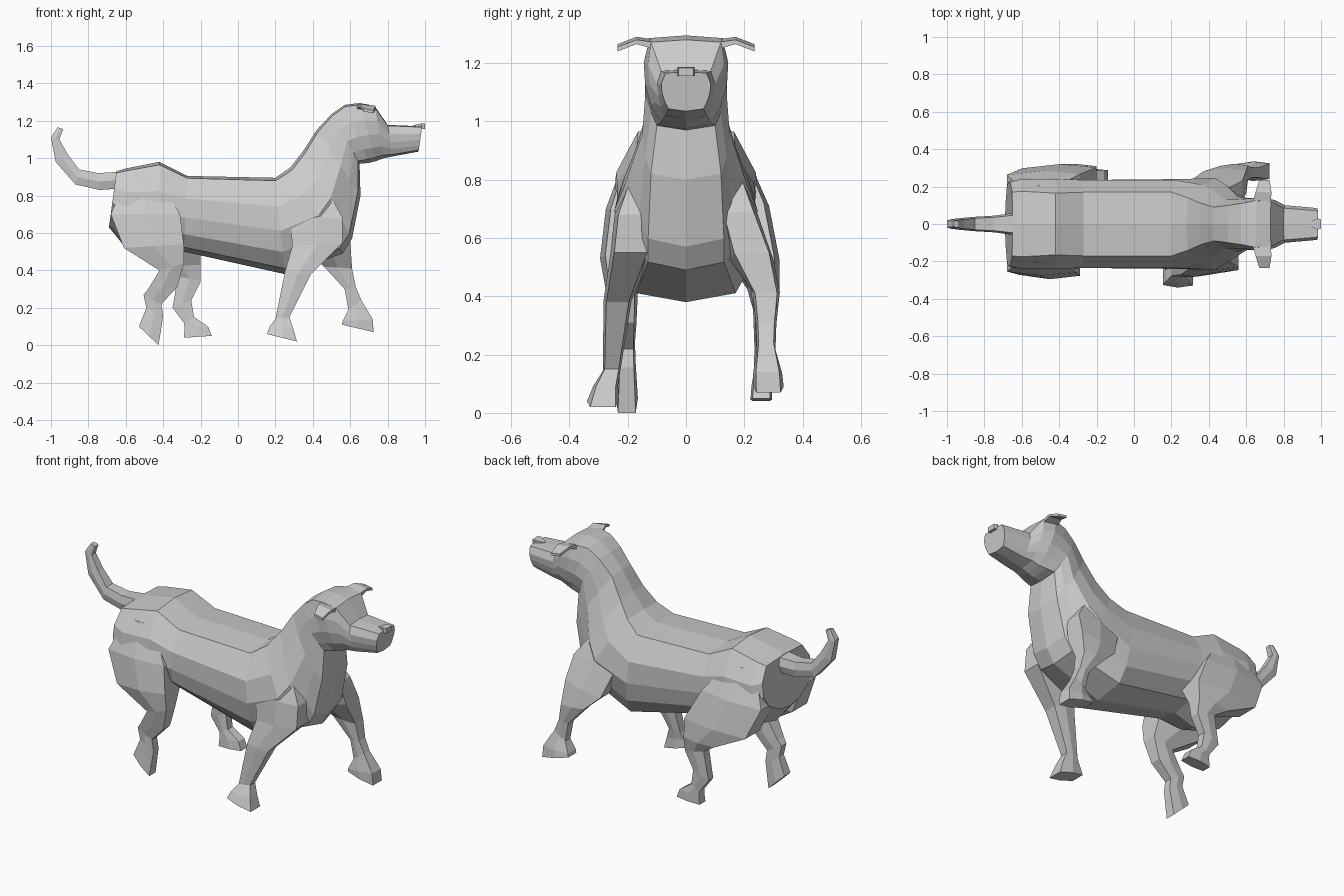
import bpy, bmesh
from mathutils import Vector


def loft(name, rings):
    """Skin a list of equal-length point rings and cap both ends."""
    bm = bmesh.new()
    vs = [[bm.verts.new(p) for p in r] for r in rings]
    n = len(vs[0])
    for a, b in zip(vs, vs[1:]):
        for i in range(n):
            j = (i + 1) % n
            bm.faces.new((a[i], a[j], b[j], b[i]))
    bm.faces.new(vs[0])
    bm.faces.new(vs[-1][::-1])
    bmesh.ops.recalc_face_normals(bm, faces=bm.faces)
    me = bpy.data.meshes.new(name)
    bm.to_mesh(me)
    bm.free()
    ob = bpy.data.objects.new(name, me)
    bpy.context.collection.objects.link(ob)
    return ob


FRACS = (0.03, 0.3, 0.55, 0.77, 0.94)


def body_ring(xt, zt, xb, zb, *widths):
    """Symmetric ring from a top point to a bottom point."""
    top, bot = Vector((xt, 0, zt)), Vector((xb, 0, zb))
    side = [(top.lerp(bot, f), w) for f, w in zip(FRACS, widths)]
    right = [p + Vector((0, -w, 0)) for p, w in side]
    left = [p + Vector((0, w, 0)) for p, w in reversed(side)]
    return [top] + right + [bot] + left


def leg_ring(xb, zb, xf, zf, y, w):
    """Six-sided ring from a back edge to a front edge."""
    back, front = Vector((xb, y, zb)), Vector((xf, y, zf))
    shape = ((0, -.75), (.5, -1), (1, -.8), (1, .8), (.5, 1), (0, .75))
    return [back.lerp(front, t) + Vector((0, s * w, 0)) for t, s in shape]


# Torso, neck and head: top x z, bottom x z, half widths going down
body = [
    (-.65, .93, -.69, .63, .17, .225, .225, .19, .10),
    (-.60, .945, -.60, .52, .175, .24, .25, .20, .10),
    (-.42, .98, -.42, .46, .165, .24, .25, .20, .10),
    (-.27, .905, -.29, .50, .17, .235, .235, .21, .13),
    (.20, .895, .25, .38, .17, .235, .24, .22, .17),
    (.28, .95, .56, .49, .14, .21, .245, .19, .13),
    (.35, 1.04, .61, .57, .11, .175, .21, .16, .13),
    (.42, 1.15, .655, .80, .09, .13, .15, .14, .12),
    (.50, 1.235, .65, .97, .10, .13, .14, .12, .10),
    (.57, 1.285, .70, .975, .11, .135, .14, .12, .09),
    (.65, 1.295, .74, .985, .125, .145, .14, .12, .08),
    (.73, 1.28, .78, 1.0, .12, .13, .125, .105, .075),
    (.80, 1.178, .83, 1.01, .085, .10, .095, .085, .07),
    (.985, 1.17, .965, 1.035, .07, .085, .082, .072, .06),
]
loft("body_and_head", [body_ring(*r) for r in body])

# Legs in a walking pose: back x z, front x z, centre y, half width
rear_right = [
    (-.60, .89, -.42, .89, -.16, .045), (-.68, .70, -.31, .70, -.19, .085),
    (-.61, .52, -.29, .54, -.205, .09), (-.42, .40, -.29, .44, -.22, .055),
    (-.48, .30, -.325, .31, -.21, .04), (-.505, .27, -.41, .22, -.205, .03),
    (-.49, .20, -.40, .155, -.203, .03), (-.53, .10, -.425, 0, -.203, .038),
]
rear_left = [
    (-.60, .89, -.42, .89, .16, .045), (-.68, .70, -.29, .72, .195, .09),
    (-.60, .52, -.20, .54, .23, .09), (-.40, .42, -.20, .43, .265, .055),
    (-.32, .37, -.20, .34, .265, .035), (-.35, .20, -.25, .24, .265, .03),
    (-.29, .12, -.235, .15, .262, .03), (-.285, .09, -.16, .10, .26, .035),
    (-.29, .04, -.14, .05, .258, .037),
]
front_right = [
    (.28, .83, .46, .86, -.13, .05), (.28, .68, .56, .68, -.18, .065),
    (.29, .53, .56, .55, -.19, .07), (.25, .39, .39, .38, -.235, .048),
    (.20, .14, .275, .15, -.255, .03), (.17, .10, .295, .09, -.275, .042),
    (.155, .06, .315, .02, -.285, .055),
]
front_left = [
    (.30, .83, .46, .86, .13, .05), (.30, .68, .58, .69, .18, .065),
    (.37, .50, .60, .55, .225, .075), (.46, .42, .61, .41, .275, .047),
    (.57, .30, .63, .31, .275, .035), (.59, .19, .66, .24, .275, .032),
    (.56, .13, .72, .14, .28, .05), (.555, .11, .725, .07, .283, .052),
]
for name, leg in (("rear_right_leg", rear_right), ("rear_left_leg", rear_left),
                  ("front_right_leg", front_right), ("front_left_leg", front_left)):
    loft(name, [leg_ring(*r) for r in leg])

# Tail: lower edge x z, upper edge x z, half width
tail = [
    (-.60, .84, -.60, .93, .065), (-.74, .83, -.745, .92, .045),
    (-.87, .86, -.85, .94, .038), (-.975, .98, -.91, 1.02, .03),
    (-1.0, 1.11, -.955, 1.10, .025), (-.965, 1.165, -.935, 1.155, .018),
]
loft("tail", [leg_ring(*r[:4], 0, r[4]) for r in tail])

# Ears: distance from centre, back x, front x, low z, high z
ear = [(.10, .63, .73, 1.245, 1.28), (.17, .65, .735, 1.265, 1.29),
       (.235, .67, .725, 1.24, 1.265)]
for name, s in (("left_ear", 1), ("right_ear", -1)):
    loft(name, [[(xb, s * y, lo + .01), (xf, s * y, lo), (xf, s * y, hi - .01),
                 (xb, s * y, hi)] for y, xb, xf, lo, hi in ear])

# Nose: a small wedge on the muzzle tip
loft("nose", [[(x, -w, 1.155), (x, w, 1.155), (x, w, z), (x, -w, z)]
              for x, w, z in ((.935, .008, 1.175), (.98, .03, 1.186), (1.0, .025, 1.184))])
